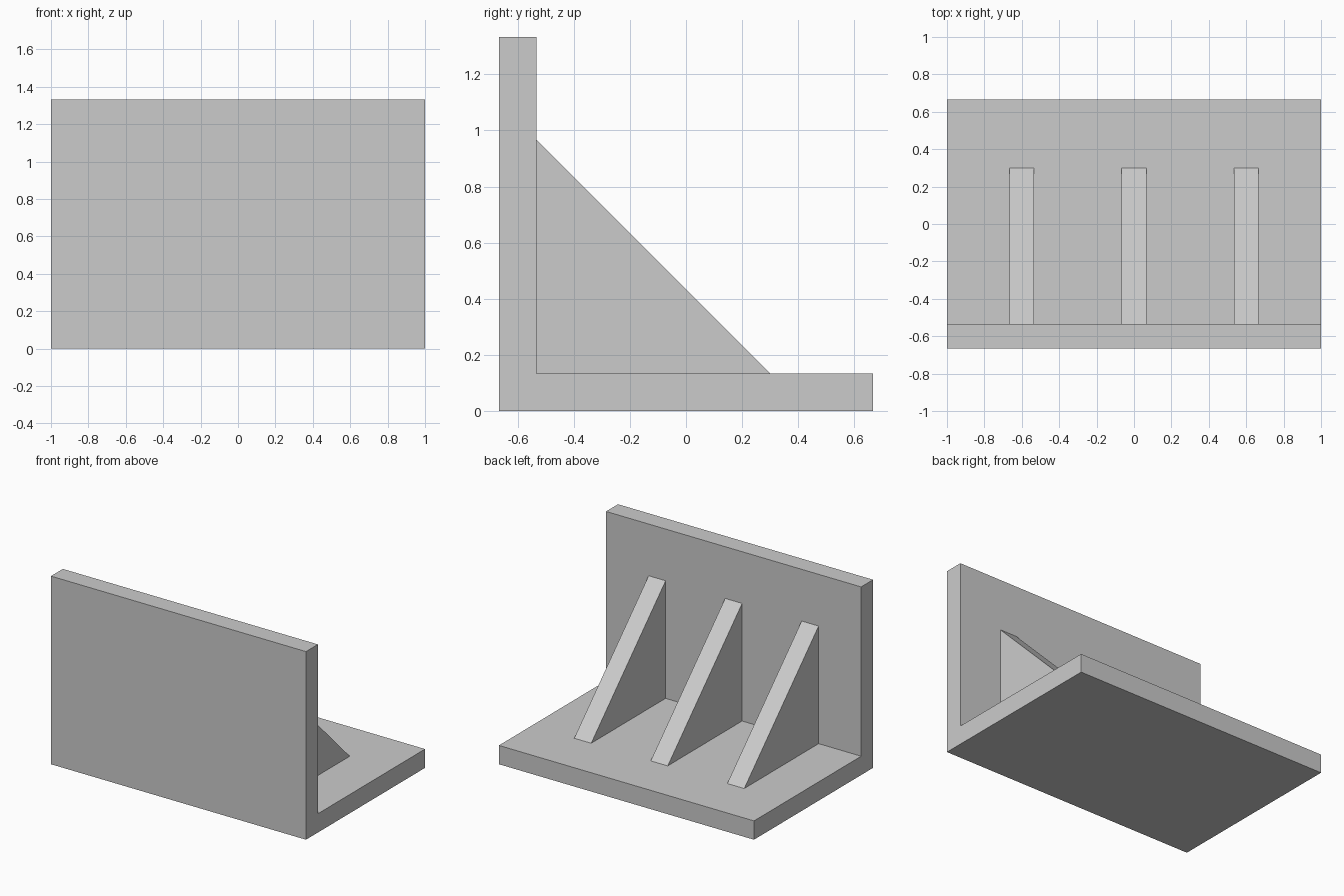
import bpy
import bmesh

if "Cube" in bpy.data.objects:
    bpy.data.objects.remove(bpy.data.objects["Cube"], do_unlink=True)

# Single flat material
grey = bpy.data.materials.new("light_grey")
grey.use_nodes = True
colour = (0.6, 0.6, 0.6, 1.0)
grey.diffuse_color = colour
grey.node_tree.nodes["Principled BSDF"].inputs["Base Color"].default_value = colour


def extruded_profile(name, profile, width, x_centre=0.0):
    """Extrude a (y, z) outline along x, centred on x_centre."""
    bm = bmesh.new()
    verts = [bm.verts.new((-width / 2, y, z)) for y, z in profile]
    face = bm.faces.new(verts)
    extruded = bmesh.ops.extrude_face_region(bm, geom=[face])["geom"]
    moved = [v for v in extruded if isinstance(v, bmesh.types.BMVert)]
    bmesh.ops.translate(bm, verts=moved, vec=(width, 0, 0))
    bmesh.ops.recalc_face_normals(bm, faces=bm.faces)
    mesh = bpy.data.meshes.new(name)
    bm.to_mesh(mesh)
    bm.free()
    mesh.materials.append(grey)
    obj = bpy.data.objects.new(name, mesh)
    obj.location.x = x_centre
    bpy.context.collection.objects.link(obj)
    return obj


DEPTH = 2 / 3          # half of the bracket's depth
HEIGHT = 4 / 3
THICK = 2 / 15         # plate and rib thickness
INNER = -DEPTH + THICK
RIB = 5 / 6            # rib leg length

# L-shaped body: upright front plate and base plate
extruded_profile("angle_bracket", [
    (-DEPTH, 0), (DEPTH, 0), (DEPTH, THICK),
    (INNER, THICK), (INNER, HEIGHT), (-DEPTH, HEIGHT),
], 2.0)

# Triangular stiffening ribs in the inner corner
for label, x in (("right", -0.6), ("middle", 0.0), ("left", 0.6)):
    extruded_profile(f"{label}_rib", [
        (INNER, THICK), (INNER + RIB, THICK), (INNER, THICK + RIB),
    ], THICK, x)
